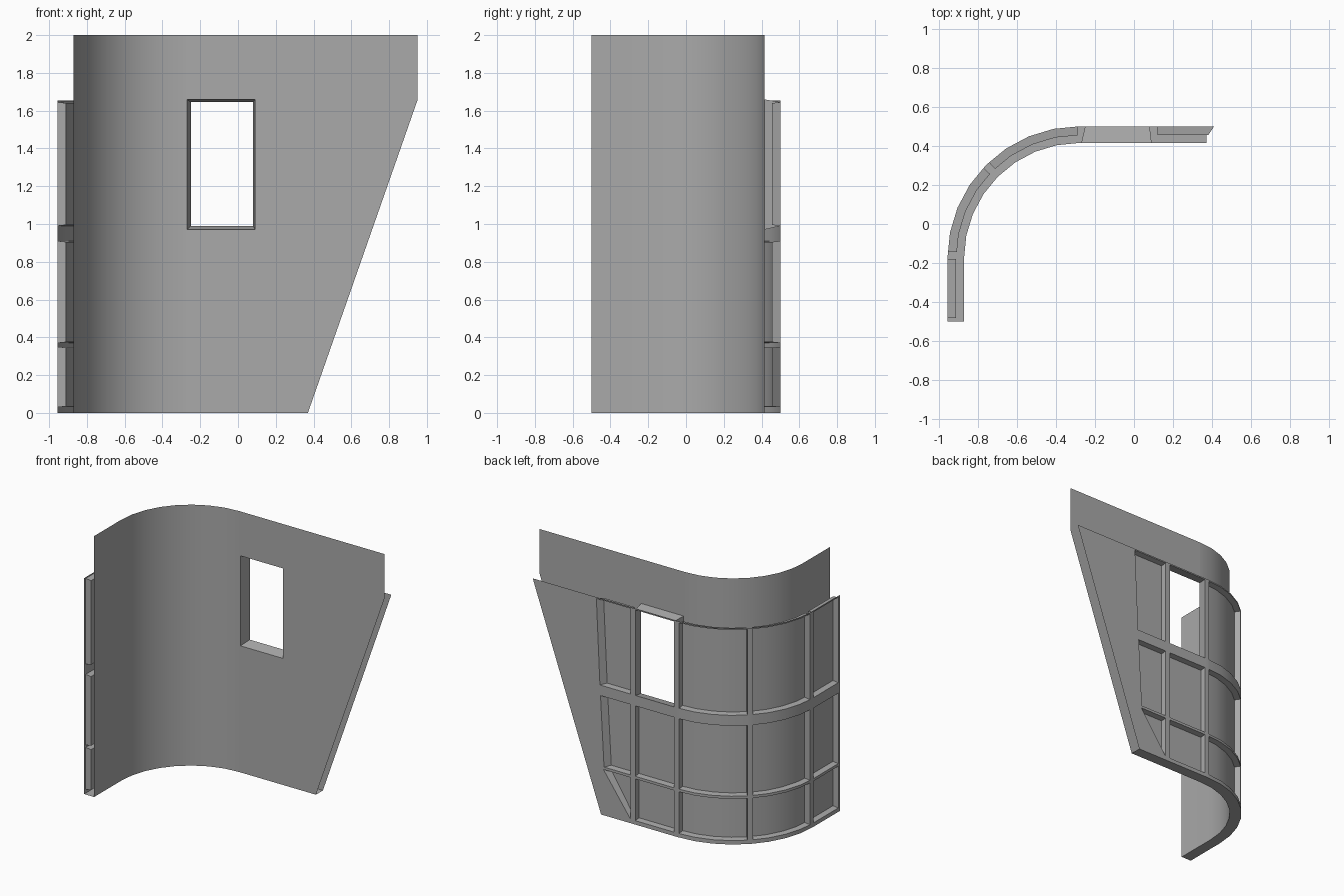
import bpy, bmesh, math

cube = bpy.data.objects.get("Cube")
if cube:
    bpy.data.objects.remove(cube)

grey = bpy.data.materials.new("plain_grey")
grey.use_nodes = True
COLOUR = (0.4, 0.4, 0.4, 1)
grey.diffuse_color = COLOUR
grey.node_tree.nodes["Principled BSDF"].inputs["Base Color"].default_value = COLOUR

RADIUS, CX, CY = 0.675, -0.28, -0.175   # bend of the wall
ARC = 8                                 # facets in the bend
SKIN, FLOOR = 0.085, 0.045              # depths behind the outer face
TOP = 1.655                             # top of the outer lattice


def station(i, d):
    """Plan position of path station i at depth d."""
    if i == 0:
        return CX - RADIUS + d, -0.5
    a = math.pi - (i - 1) * math.pi / 2 / ARC
    return CX + (RADIUS - d) * math.cos(a), CY + (RADIUS - d) * math.sin(a)


def point(u, d, z):
    """Point on the wall: u along the path, d inward, z up."""
    if u >= ARC + 1:
        return CX + u - ARC - 1, CY + RADIUS - d, z
    i = int(u)
    (x0, y0), (x1, y1) = station(i, d), station(i + 1, d)
    f = u - i
    return x0 + (x1 - x0) * f, y0 + (y1 - y0) * f, z


def along(x):
    """Path value of an x position on the straight back wall."""
    return x - CX + ARC + 1


def slant(z):
    """Path value of the sloping right edge at height z."""
    return along(0.37 + 0.58 * min(z / TOP, 1))


def steps(a, b):
    return [a] + [i for i in range(ARC + 2) if a + 1e-4 < i < b - 1e-4] + [b]


def face(bm, *pts):
    bm.faces.new([bm.verts.new(point(*p)) for p in pts])


def strip(bm, a, b, low, high, end_low=None, end_high=None):
    """Strip from a to b between (depth, z) pairs; its end may slope."""
    s = steps(a, b)
    for p, q in zip(s, s[1:]):
        last = q == b and end_low is not None
        ql, qh = (end_low, end_high) if last else (q, q)
        face(bm, (p, *low), (p, *high), (qh, *high), (ql, *low))


def finish(bm, name, flip=False):
    bmesh.ops.remove_doubles(bm, verts=bm.verts, dist=1e-4)
    bmesh.ops.dissolve_degenerate(bm, edges=bm.edges, dist=1e-5)
    if flip:
        bmesh.ops.reverse_faces(bm, faces=bm.faces)
    mesh = bpy.data.meshes.new(name)
    bm.to_mesh(mesh)
    bm.free()
    mesh.materials.append(grey)
    obj = bpy.data.objects.new(name, mesh)
    bpy.context.collection.objects.link(obj)
    bpy.ops.object.select_all(action="DESELECT")
    obj.select_set(True)
    bpy.context.view_layer.objects.active = obj
    bpy.ops.object.shade_smooth_by_angle(angle=math.radians(25))


# Layout of the recesses: columns along the path, rows up the wall
WINDOW = (along(-0.25), along(0.08))
LAST = along(0.12)
COLUMNS = [(0.06, 0.985), (1.26, 4.85), (5.15, 8.92), WINDOW]
ROWS = [(0.03, 0.35), (0.37, 0.91), (0.99, 1.645)]
# Right edge of the last column in each row, at its bottom and top
LAST_ENDS = [(0.12, 0.35), (0.345, 0.375), (0.38, 0.41)]

# Outer lattice with openings
bm = bmesh.new()
edges = [0] + [u for col in COLUMNS for u in col] + [LAST]
levels = [0] + [z for row in ROWS for z in row] + [TOP]
for k, (z0, z1) in enumerate(zip(levels, levels[1:])):
    for j, (a, b) in enumerate(zip(edges, edges[1:])):
        if k % 2 == 0 or j % 2 == 0:
            strip(bm, a, b, (0, z0), (0, z1))
    start = (LAST, LAST)
    if k % 2:
        start = [along(x) for x in LAST_ENDS[k // 2]]
    face(bm, (start[0], 0, z0), (start[1], 0, z1),
         (slant(z1), 0, z1), (slant(z0), 0, z0))
finish(bm, "outer_lattice")

# Recessed panels with shallow side walls
bm = bmesh.new()
INSET = 0.005
for r, (z0, z1) in enumerate(ROWS):
    for c, (a, b) in enumerate(COLUMNS):
        if r == 2 and c == 3:
            continue
        f0, f1 = z0 + INSET, z1 - INSET
        strip(bm, a, b, (FLOOR, f0), (FLOOR, f1))
        strip(bm, a, b, (0, z0), (FLOOR, f0))
        strip(bm, a, b, (FLOOR, f1), (0, z1))
        for u, order in ((a, 1), (b, -1)):
            loop = [(u, 0, z0), (u, 0, z1), (u, FLOOR, f1), (u, FLOOR, f0)]
            face(bm, *loop[::order])
    # sloping-sided recess beside the window column
    e0, e1 = (along(x) for x in LAST_ENDS[r])
    rim = [(LAST, z0), (LAST, z1), (e1, z1), (e0, z0)]
    back = [(LAST, z0 + INSET), (LAST, z1 - INSET),
            (e1 - 0.03, z1 - INSET), (max(e0 - 0.03, LAST), z0 + INSET)]
    if r == 0:
        rim, back = rim[:3], back[:3]
    face(bm, *[(u, FLOOR, z) for u, z in back])
    for i in range(len(rim)):
        n = (i + 1) % len(rim)
        (u0, h0), (u1, h1), (v1, g1), (v0, g0) = rim[i], rim[n], back[n], back[i]
        face(bm, (u0, 0, h0), (u1, 0, h1), (v1, FLOOR, g1), (v0, FLOOR, g0))
finish(bm, "recessed_panels")

# Smooth inner skin with the window opening
bm = bmesh.new()
IN_A, IN_B, SILL, HEAD = along(-0.27), along(0.09), 0.97, 1.66
for z0, z1 in ((0, SILL), (SILL, TOP), (TOP, HEAD), (HEAD, 2)):
    strip(bm, 0, IN_A, (SKIN, z0), (SKIN, z1))
    if z0 in (0, HEAD):
        strip(bm, IN_A, IN_B, (SKIN, z0), (SKIN, z1))
    strip(bm, IN_B, slant(TOP), (SKIN, z0), (SKIN, z1), slant(z0), slant(z1))
finish(bm, "inner_skin", flip=True)

# Window reveal running through the wall
bm = bmesh.new()
outer = [(WINDOW[0], 0.99), (WINDOW[0], 1.645), (WINDOW[1], 1.645), (WINDOW[1], 0.99)]
inner = [(IN_A, SILL), (IN_A, HEAD), (IN_B, HEAD), (IN_B, SILL)]
for i in range(4):
    n = (i + 1) % 4
    corners = [(*outer[i], 0), (*outer[n], 0), (*inner[n], SKIN), (*inner[i], SKIN)]
    face(bm, *[(u, d, z) for u, z, d in corners])
finish(bm, "window_reveal")

# Base plate closing the bottom
bm = bmesh.new()
strip(bm, 0, slant(0), (SKIN, 0), (0, 0))
finish(bm, "base_plate", flip=True)
